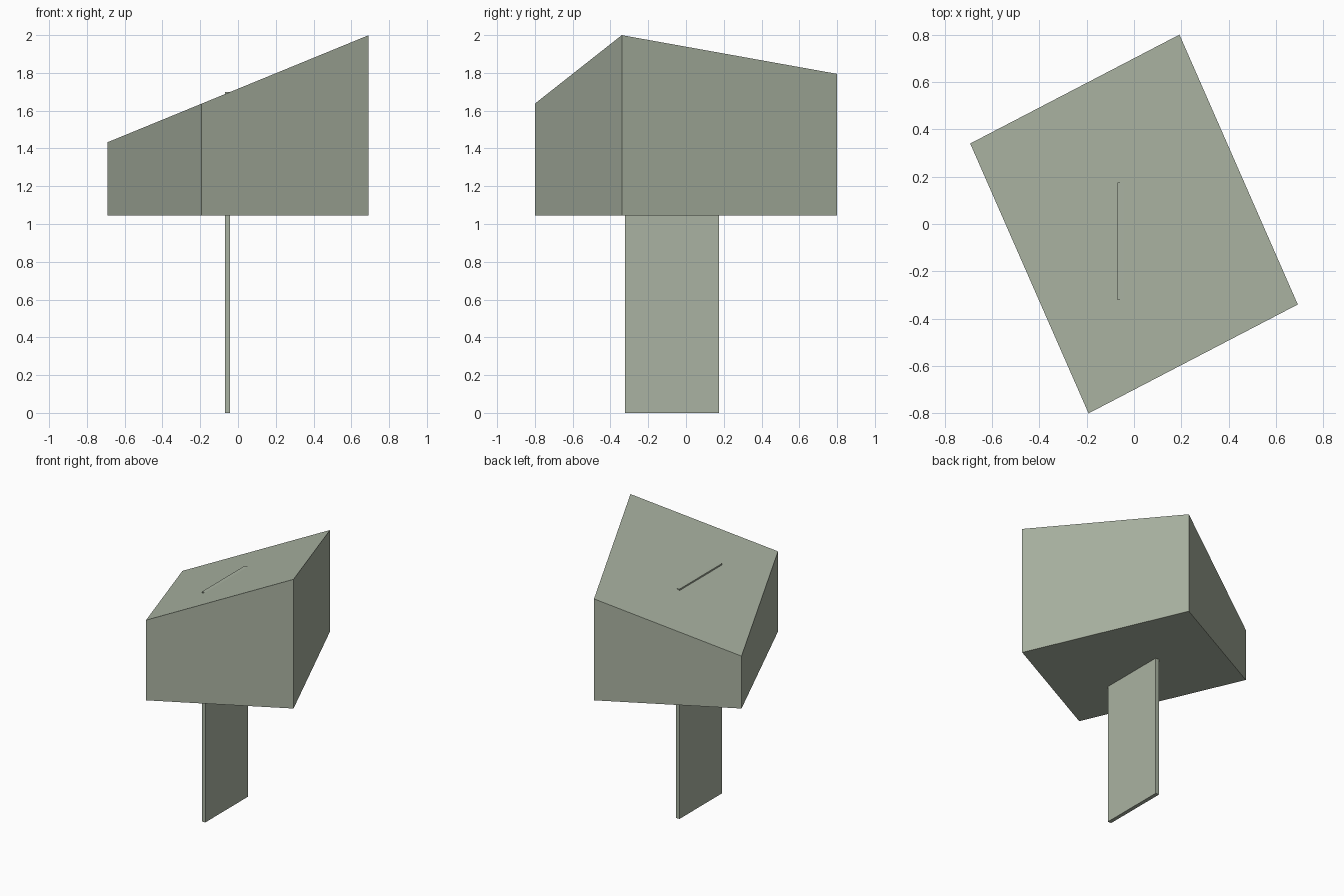
import bpy
import bmesh
from mathutils import Vector

cube = bpy.data.objects.get("Cube")
if cube:
    bpy.data.objects.remove(cube, do_unlink=True)

# Single sage colour
sage = bpy.data.materials.new("sage_green")
sage.use_nodes = True
colour = (0.40, 0.45, 0.36, 1.0)
sage.diffuse_color = colour
sage.node_tree.nodes["Principled BSDF"].inputs["Base Color"].default_value = colour


def prism(name, outline, bottom, top_height):
    """Extrude a plan outline up to a height given as a function of x."""
    bm = bmesh.new()
    base = bm.faces.new([bm.verts.new((x, y, bottom)) for x, y in outline])
    result = bmesh.ops.extrude_face_region(bm, geom=[base], use_keep_orig=True)
    for item in result["geom"]:
        if isinstance(item, bmesh.types.BMVert):
            item.co.z = top_height(item.co.x)
    bmesh.ops.recalc_face_normals(bm, faces=bm.faces)
    mesh = bpy.data.meshes.new(name)
    bm.to_mesh(mesh)
    bm.free()
    mesh.materials.append(sage)
    obj = bpy.data.objects.new(name, mesh)
    bpy.context.collection.objects.link(obj)
    return obj


# Turned box head with a roof sloping up toward +x
corner_a, corner_b = Vector((0.692, -0.34)), Vector((0.192, 0.80))
prism("sloped_head", [corner_a, corner_b, -corner_a, -corner_b],
      1.045, lambda x: 1.716 + 0.41 * x)

# Thin plank post running up through the head, just breaking the roof
x0, x1, y0, y1 = -0.07, -0.042, -0.322, 0.176
prism("plank_post", [(x0, y0), (x1, y0), (x1, y1), (x0, y1)],
      0.0, lambda x: 1.698)
